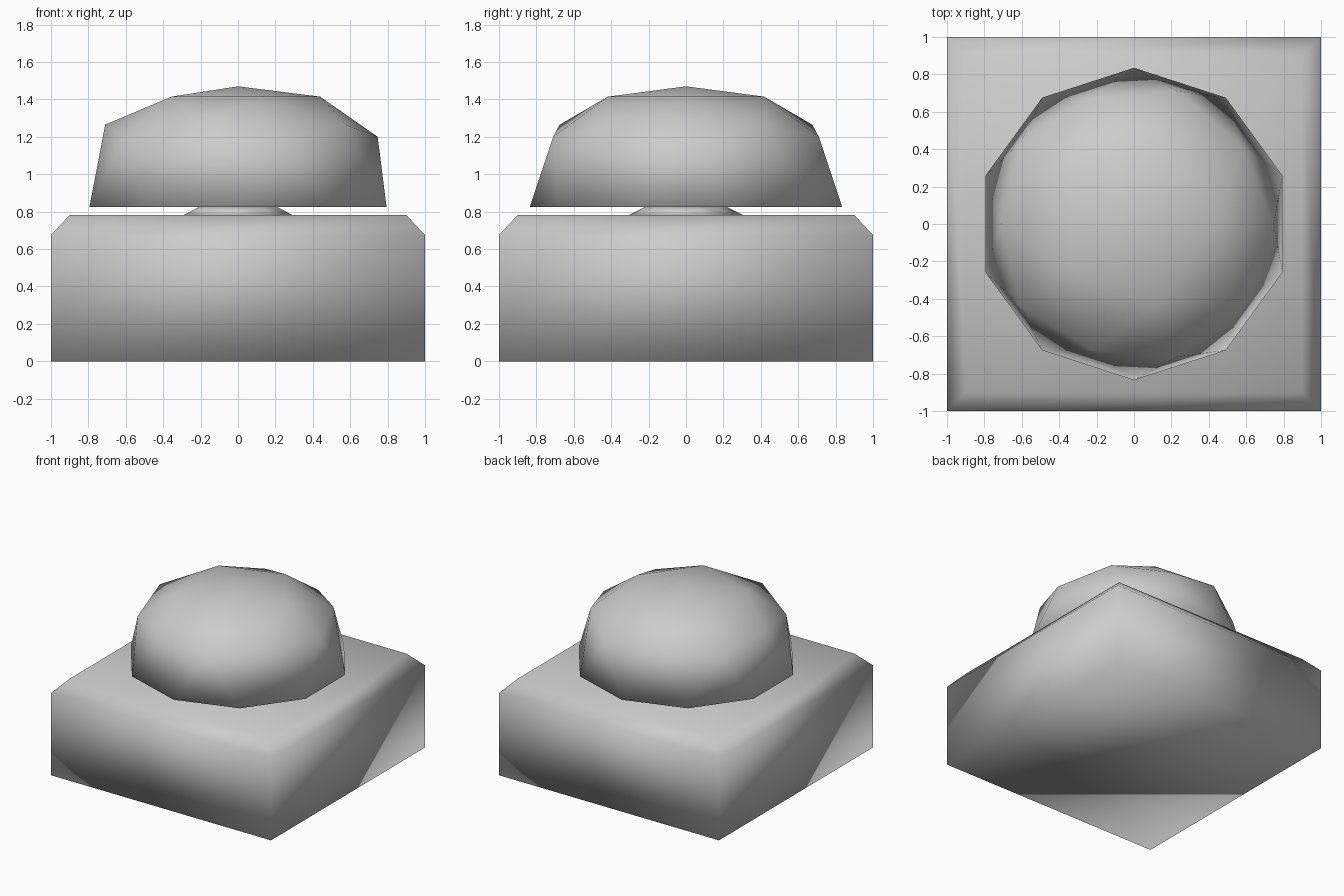
import bpy, bmesh

if "Cube" in bpy.data.objects:
    bpy.data.objects.remove(bpy.data.objects["Cube"])

def finish(bm, name):
    bmesh.ops.recalc_face_normals(bm, faces=bm.faces)
    for f in bm.faces:
        f.smooth = True
    me = bpy.data.meshes.new(name)
    bm.to_mesh(me)
    bm.free()
    ob = bpy.data.objects.new(name, me)
    bpy.context.collection.objects.link(ob)
    return ob

# Square base with a chamfered top rim
bm = bmesh.new()
rings = []
for half, z in [(1, 0), (1, 0.675), (0.9, 0.782)]:
    rings.append([bm.verts.new((sx * half, sy * half, z))
                  for sx, sy in [(-1, -1), (1, -1), (1, 1), (-1, 1)]])
for lo, hi in zip(rings, rings[1:]):
    for i in range(4):
        j = (i + 1) % 4
        bm.faces.new((lo[i], lo[j], hi[j], hi[i]))
bm.faces.new(rings[0])
bm.faces.new(rings[-1])
finish(bm, "base")

# Short flared stem in the gap under the button
bm = bmesh.new()
bmesh.ops.create_cone(bm, cap_ends=True, segments=10, radius1=0.31, radius2=0.21, depth=0.05)
for v in bm.verts:
    v.co.z += 0.805
finish(bm, "stem")

# Button: upper half of a faceted ball, its height levels flattened
R = 0.835
levels = [(1, 1.47), (0.8507, 1.415), (0.5257, 1.265), (0.4472, 1.2), (0, 0.825)]
bm = bmesh.new()
bmesh.ops.create_icosphere(bm, subdivisions=2, radius=R)
bmesh.ops.bisect_plane(bm, geom=bm.verts[:] + bm.edges[:] + bm.faces[:], dist=0.001,
                       plane_co=(0, 0, 0), plane_no=(0, 0, 1), clear_inner=True)
bmesh.ops.holes_fill(bm, edges=[e for e in bm.edges if e.is_boundary], sides=0)
for v in bm.verts:
    v.co.z = min(levels, key=lambda p: abs(p[0] - v.co.z / R))[1]
finish(bm, "button")
